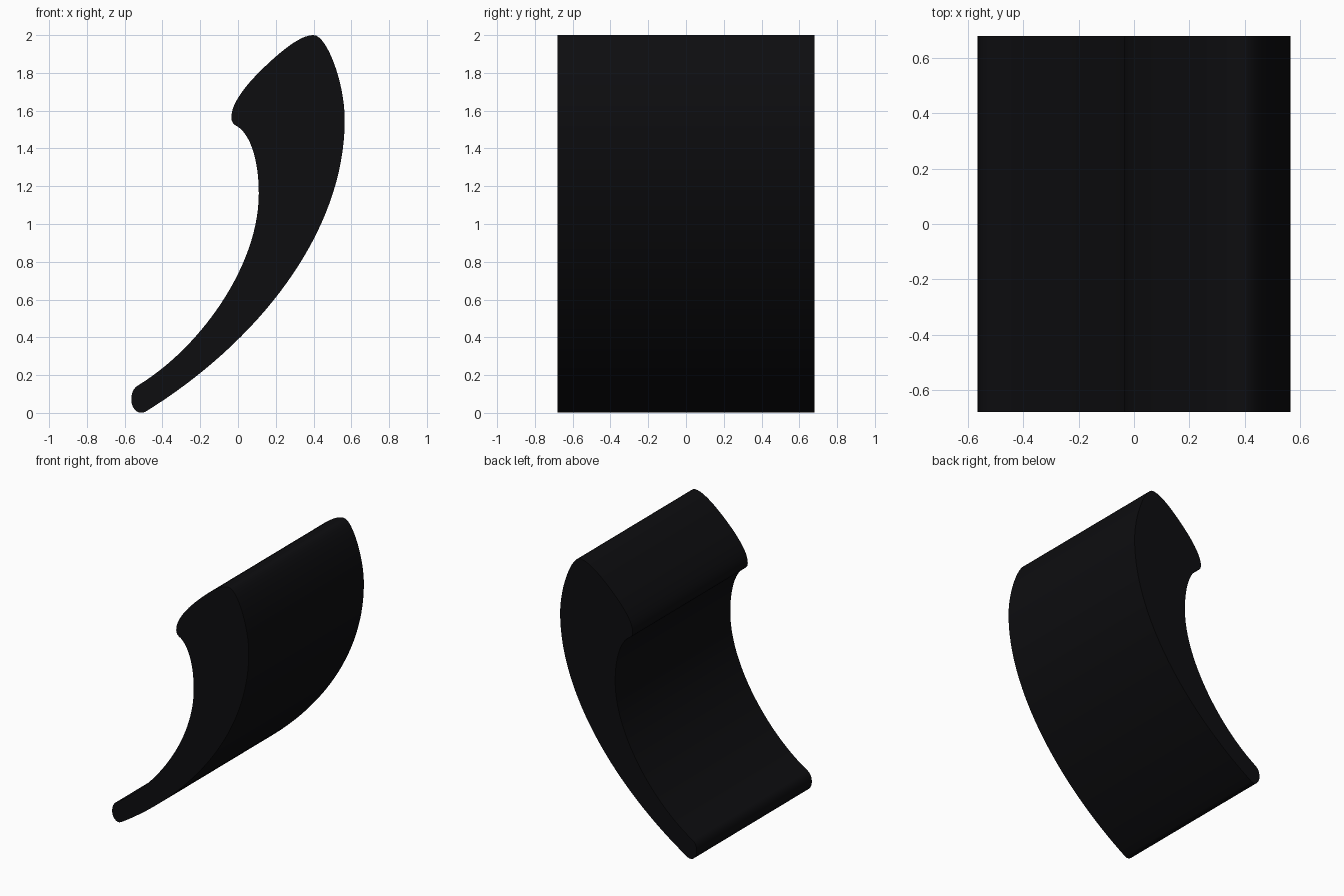
import bpy, bmesh, math
from mathutils import Vector
from mathutils.geometry import interpolate_bezier

if "Cube" in bpy.data.objects:
    bpy.data.objects.remove(bpy.data.objects["Cube"])

HALF_DEPTH = 0.68

# Side profile (x, z): each row is handle, handle, end point, from the top tip clockwise
START = (0.40, 2.0)
SEGMENTS = [
    ((0.47, 2.0), (0.565, 1.75), (0.565, 1.55), 16),     # upper back
    ((0.565, 0.95), (0.10, 0.37), (-0.49, 0.006), 32),   # long outer sweep
    ((-0.53, -0.015), (-0.565, 0.025), (-0.565, 0.07), 8),  # rounded foot
    ((-0.565, 0.10), (-0.555, 0.13), (-0.53, 0.145), 8),
    ((-0.20, 0.345), (0.11, 0.78), (0.11, 1.16), 28),    # inner sweep
    ((0.11, 1.33), (0.07, 1.465), (0.0, 1.515), 14),
    ((-0.02, 1.525), (-0.035, 1.535), (-0.035, 1.565), 8),  # lip
    ((-0.035, 1.625), (0.01, 1.69), (0.07, 1.76), 10),
    ((0.14, 1.835), (0.25, 1.94), (0.33, 1.98), 10),     # sloping top
    ((0.355, 1.993), (0.38, 2.0), START, 6),
]


def trace(start, segments):
    pts, p = [], Vector(start)
    for h1, h2, end, n in segments:
        pts += interpolate_bezier(p, Vector(h1), Vector(h2), Vector(end), n + 1)[:-1]
        p = Vector(end)
    return pts


# Curved hook body: profile extruded across the full depth
bm = bmesh.new()
face = bm.faces.new([bm.verts.new((p[0], -HALF_DEPTH, max(p[1], 0))) for p in trace(START, SEGMENTS)])
ext = bmesh.ops.extrude_face_region(bm, geom=[face], use_keep_orig=True)
verts = [g for g in ext["geom"] if isinstance(g, bmesh.types.BMVert)]
bmesh.ops.translate(bm, verts=verts, vec=(0, 2 * HALF_DEPTH, 0))
bmesh.ops.recalc_face_normals(bm, faces=bm.faces)
mesh = bpy.data.meshes.new("curved_hook")
bm.to_mesh(mesh)
bm.free()
hook = bpy.data.objects.new("curved_hook", mesh)
bpy.context.collection.objects.link(hook)

# Near-black finish
mat = bpy.data.materials.new("black")
mat.diffuse_color = (0.004, 0.004, 0.005, 1)
mat.use_nodes = True
mat.node_tree.nodes["Principled BSDF"].inputs["Base Color"].default_value = mat.diffuse_color
mesh.materials.append(mat)

bpy.context.view_layer.objects.active = hook
hook.select_set(True)
bpy.ops.object.shade_smooth_by_angle(angle=math.radians(40))
